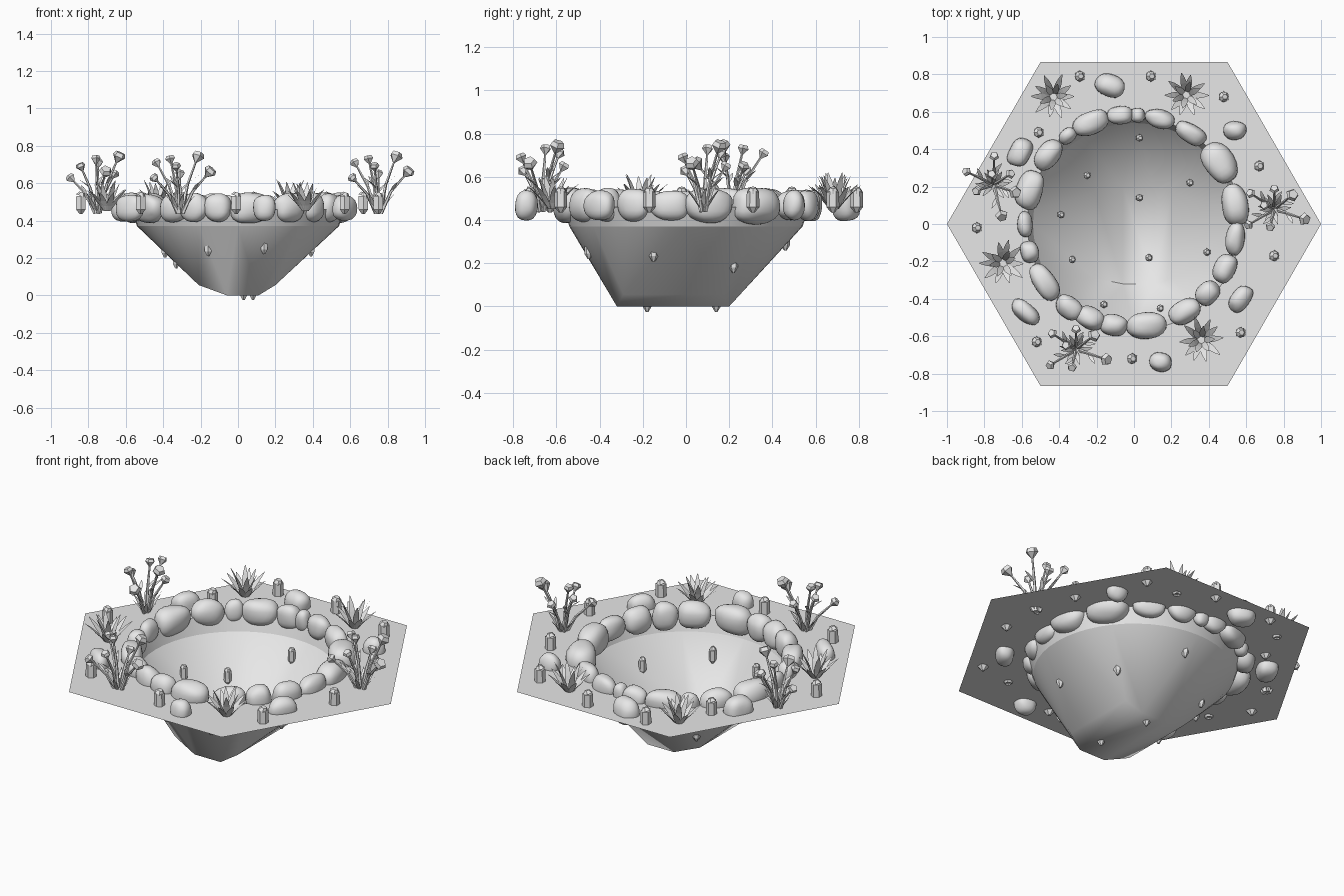
import bpy, bmesh, math, random
from math import sin, cos, radians, pi
from mathutils import Vector, Matrix, noise
from mathutils.bvhtree import BVHTree

cube = bpy.data.objects.get("Cube")
if cube:
    bpy.data.objects.remove(cube, do_unlink=True)
random.seed(4)
GROUND = 0.46
RIM = 0.37

grey = bpy.data.materials.new("plain grey")
grey.use_nodes = True
grey.diffuse_color = (0.8, 0.8, 0.8, 1)
grey.node_tree.nodes["Principled BSDF"].inputs["Base Color"].default_value = (0.8, 0.8, 0.8, 1)


def finish(bm, name, angle=None):
    """Turn a bmesh into an object; smooth below the given edge angle."""
    mesh = bpy.data.meshes.new(name)
    bm.to_mesh(mesh)
    bm.free()
    mesh.materials.append(grey)
    if angle:
        for p in mesh.polygons:
            p.use_smooth = True
        mesh.set_sharp_from_angle(angle=radians(angle))
    ob = bpy.data.objects.new(name, mesh)
    bpy.context.scene.collection.objects.link(ob)
    return ob


def ring(bm, radius, z, n=48):
    return [bm.verts.new((radius * cos(2 * pi * i / n), radius * sin(2 * pi * i / n), z))
            for i in range(n)]


def bridge(bm, a, b):
    n = len(a)
    for i in range(n):
        bm.faces.new((a[i], a[(i + 1) % n], b[(i + 1) % n], b[i]))


def tube(bm, a, b, r1, r2, sides):
    """Tapered prism from point a to point b."""
    a, b = Vector(a), Vector(b)
    turn = (b - a).to_track_quat('Z', 'Y').to_matrix().to_4x4()
    bmesh.ops.create_cone(bm, cap_ends=True, segments=sides, radius1=r1, radius2=r2,
                          depth=(b - a).length,
                          matrix=Matrix.Translation((a + b) / 2) @ turn)


def blade(bm, base, heading, lean, length, width):
    """Flat pointed leaf that bends outward along its length."""
    side = Vector((-sin(heading), cos(heading), 0))
    out = Vector((cos(heading), sin(heading), 0))
    pos, rows = Vector(base), []
    for k, w in enumerate((0.5, 0.9, 1, 0.7, 0.1)):
        rows.append([bm.verts.new(pos + side * width * w * s) for s in (-1, 1)])
        tilt = lean + 0.08 * k
        pos = pos + (out * sin(tilt) + Vector((0, 0, cos(tilt)))) * length / 4
    for p, q in zip(rows, rows[1:]):
        bm.faces.new((p[0], p[1], q[1], q[0]))


# Hexagonal ground sheet with a round hole
bm = bmesh.new()
hole = ring(bm, 0.57, GROUND)
outer = []
for i in range(48):
    a = 2 * pi * i / 48
    r = cos(pi / 6) / cos(a % (pi / 3) - pi / 6)
    outer.append(bm.verts.new((r * cos(a), r * sin(a), GROUND)))
bridge(bm, outer, hole)
finish(bm, "ground")

# Upright lip between the ground and the basin
bm = bmesh.new()
bridge(bm, ring(bm, 0.57, GROUND), ring(bm, 0.54, RIM))
finish(bm, "basin_lip", 30)

# Basin: round rim shrinking to a narrow, flat keel
bm = bmesh.new()
ring(bm, 0.54, RIM)
for x0, x1, y0, y1, z in ((-0.21, 0.2, -0.29, 0.17, 0.055), (-0.06, 0.11, -0.32, 0.2, 0)):
    for x in (x0, x1):
        for y in (y0, y1):
            bm.verts.new((x, y, z))
bmesh.ops.convex_hull(bm, input=bm.verts[:])
bm.normal_update()
lid = [f for f in bm.faces if all(v.co.z > RIM - 0.001 for v in f.verts)]
bmesh.ops.delete(bm, geom=lid, context='FACES_ONLY')
bmesh.ops.delete(bm, geom=[e for e in bm.edges if not e.link_faces], context='EDGES')
bmesh.ops.reverse_faces(bm, faces=bm.faces[:])
basin_tree = BVHTree.FromBMesh(bm)
finish(bm, "basin", 50)


def stone(name, x, y, length, width, turn):
    """Rounded, slightly boxy boulder; sizes are half extents."""
    bm = bmesh.new()
    bmesh.ops.create_icosphere(bm, subdivisions=3, radius=1)
    seed = Vector((x, y, length)) * 37
    height = 0.04 + 0.6 * width
    for v in bm.verts:
        c = Vector([math.copysign(abs(k) ** 0.85, k) for k in v.co])
        c *= 1 + 0.14 * noise.noise(v.co * 0.9 + seed)
        v.co = (c.x * length, c.y * width, c.z * height)
    bm.transform(Matrix.Translation((x, y, GROUND + 0.008)) @ Matrix.Rotation(turn, 4, 'Z'))
    finish(bm, name, 60)


# Ring of stones: bearing in degrees, half length and half width in hundredths
RING_STONES = ((97, 7, 5), (88, 4, 4), (76, 8, 5), (58, 9, 5), (35, 12, 8), (11, 11, 7),
               (-8, 9, 5), (-26, 8, 6), (-43, 7, 6), (-60, 9, 6), (-83, 11, 7),
               (-101, 7, 6), (-115, 8, 6), (-128, 8, 6), (-147, 11, 6), (-165, 6, 5),
               (180, 7, 4), (162, 11, 7), (141, 9, 6), (127, 5, 4), (113, 10, 6))
for i, (deg, l, w) in enumerate(RING_STONES):
    a = radians(deg)
    r = 0.565 + 0.025 * cos(a - radians(135))
    stone(f"ring_stone_{i + 1}", r * cos(a), r * sin(a), l / 100, w / 100, a + pi / 2)

# Loose stones on the ground
LOOSE = ((-0.13, 0.74, 8, 6, -20), (0.54, 0.5, 6, 5, 10), (-0.61, 0.38, 8, 6, 65),
         (-0.58, -0.47, 9, 5, -40), (0.57, -0.4, 8, 5, 50), (0.14, -0.74, 6, 5, -10))
for i, (x, y, l, w, deg) in enumerate(LOOSE):
    stone(f"loose_stone_{i + 1}", x, y, l / 100, w / 100, radians(deg))


def peg(name, x, y, z, r, h):
    """Short six-sided stub with a chipped top and a pointed root."""
    bm = bmesh.new()
    tube(bm, (x, y, z - 0.025), (x, y, z), r * 0.3, r, 6)
    tube(bm, (x, y, z), (x, y, z + h * 0.8), r, r * 0.95, 6)
    tube(bm, (x, y, z + h * 0.8), (x + r * 0.2, y, z + h), r * 0.95, r * 0.5, 6)
    finish(bm, name)


# Stubs on the ground and in the basin
GROUND_PEGS = ((-0.29, 0.79), (0.09, 0.79), (0.48, 0.68), (0.67, 0.31), (0.75, -0.17),
               (0.57, -0.58), (-0.01, -0.72), (-0.52, -0.63), (-0.84, -0.02), (-0.51, 0.49))
BASIN_PEGS = ((0.03, 0.46), (-0.25, 0.26), (0.3, 0.22), (0.03, 0.14), (-0.39, 0.05),
              (0.39, -0.15), (0.08, -0.18), (-0.33, -0.19), (-0.16, -0.43), (0.14, -0.45))
for i, (x, y) in enumerate(GROUND_PEGS):
    peg(f"ground_stub_{i + 1}", x, y, GROUND, 0.03, 0.09)
for i, (x, y) in enumerate(BASIN_PEGS):
    hit = basin_tree.ray_cast(Vector((x, y, 1)), Vector((0, 0, -1)))[0]
    peg(f"basin_stub_{i + 1}", x, y, hit.z if hit else RIM, 0.021, 0.075)

# Spiky rosettes: steep inner leaves and spreading outer leaves
for i, (x, y) in enumerate(((-0.43, 0.68), (0.28, 0.69), (-0.7, -0.21), (0.36, -0.62))):
    bm = bmesh.new()
    for count, lean, length in ((6, 0.25, 0.17), (10, 0.65, 0.15)):
        for k in range(count):
            a = 2 * pi * (k + random.uniform(-0.2, 0.2)) / count + lean
            base = (x + 0.015 * cos(a), y + 0.015 * sin(a), GROUND - 0.01)
            blade(bm, base, a, lean, length * random.uniform(0.9, 1.1), 0.017)
    finish(bm, f"spiky_plant_{i + 1}")

# Flowering bushes: bent stems ending in flared buds, with small side leaves
BUDS = ((0.15, -0.05, 0.65), (-0.12, 0.08, 0.7), (0, 0.1, 0.64), (0.09, 0.07, 0.73),
        (-0.13, -0.08, 0.62), (-0.02, -0.09, 0.68), (-0.05, 0.02, 0.72))
for i, (x, y, turn) in enumerate(((0.75, 0.08, 0), (-0.31, -0.67, 0), (-0.75, 0.21, -1))):
    bm = bmesh.new()
    for k, (dx, dy, z) in enumerate(BUDS):
        tip = Vector((dx, dy, z - GROUND))
        root = Vector((dx * 0.1, dy * 0.1, -0.02))
        knee = Vector((dx * 0.45, dy * 0.45, tip.z * 0.5))
        grow = (tip - knee).normalized()
        size = 0.036 if k in (0, 3) else 0.027
        tube(bm, root, knee, 0.011, 0.008, 5)
        tube(bm, knee, tip, 0.008, 0.005, 5)
        tube(bm, tip - grow * size * 0.6, tip + grow * size * 0.4, 0.006, size, 5)
        tube(bm, tip + grow * size * 0.4, tip + grow * size, size, size * 0.75, 5)
        a = math.atan2(dy, dx)
        blade(bm, root, a + 0.5, 0.5, 0.13, 0.012)
        blade(bm, knee, a - 0.7, 0.8, 0.08, 0.01)
    bm.transform(Matrix.Translation((x, y, GROUND)) @ Matrix.Rotation(turn, 4, 'Z'))
    finish(bm, f"flower_bush_{i + 1}")
